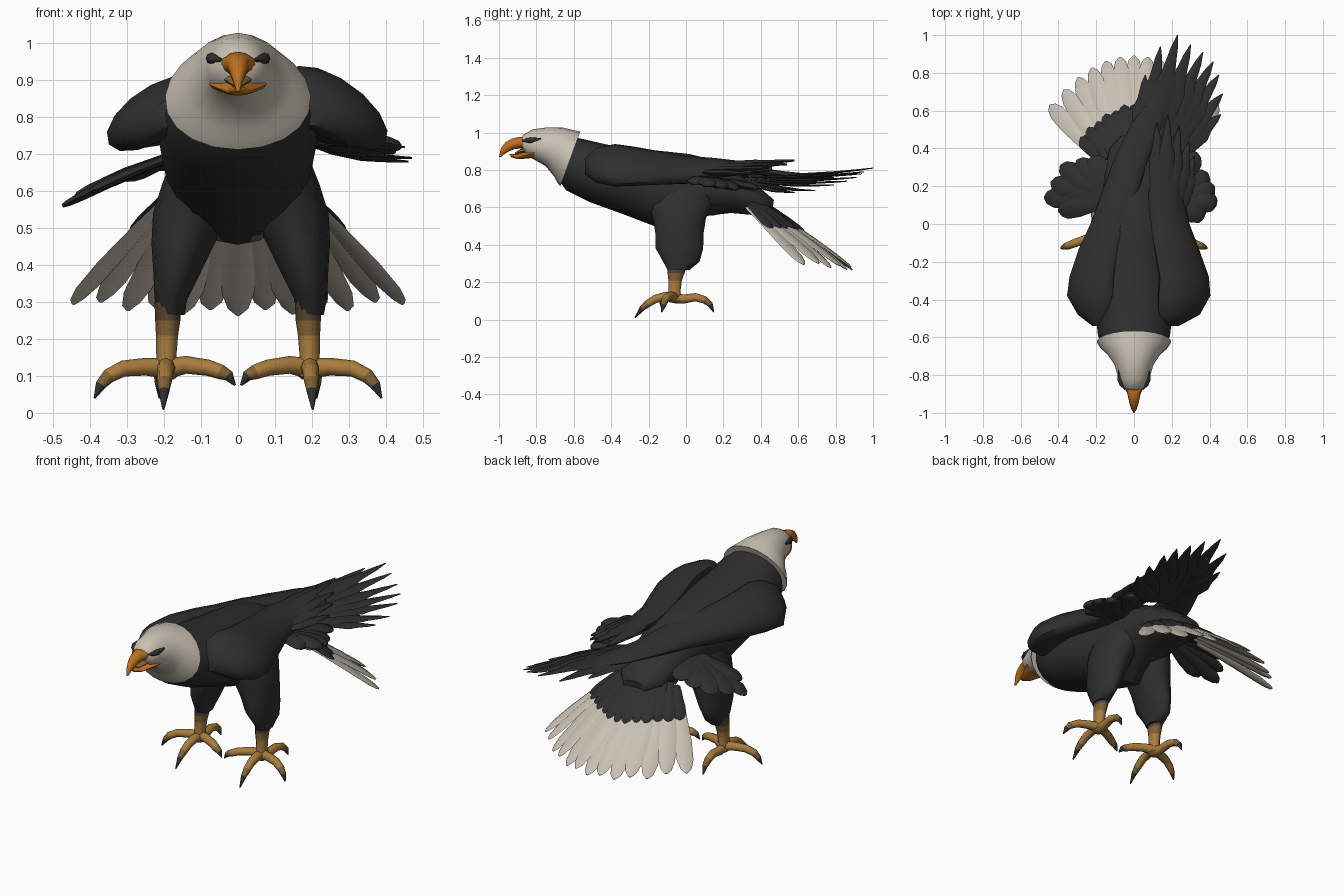
import bpy, bmesh, math
from mathutils import Vector as V


def material(name, r, g, b):
    m = bpy.data.materials.new(name)
    m.diffuse_color = (r, g, b, 1)
    return m


BLACK = material("black plumage", .028, .028, .029)
WHITE = material("cream white plumage", .58, .53, .45)
ORANGE = material("orange beak", .52, .165, .014)
TAN = material("ochre skin", .40, .205, .048)
DULL = material("dull ochre skin", .22, .12, .035)
BROWN = material("brown leg feather", .10, .06, .025)
CLAW = material("dark claw", .03, .028, .027)


def loft(bm, rings, n=14, mats=None, pear=0):
    """Skin rings of (centre, half axis u, half axis v); mats is one index per span."""
    rows = []
    for c, u, v in rings:
        angles = [2 * math.pi * k / n for k in range(n)]
        rows.append([bm.verts.new(c + u * math.cos(t) * (1 - pear * math.sin(t)) + v * math.sin(t))
                     for t in angles])
    faces = []
    for i in range(len(rows) - 1):
        for k in range(n):
            j = (k + 1) % n
            f = bm.faces.new((rows[i][k], rows[i][j], rows[i + 1][j], rows[i + 1][k]))
            f.material_index = mats[i] if mats else 0
            faces.append(f)
    a, b = bm.faces.new(rows[0][::-1]), bm.faces.new(rows[-1])
    if mats:
        a.material_index, b.material_index = mats[0], mats[-1]
    bmesh.ops.recalc_face_normals(bm, faces=faces + [a, b])


def finish(name, bm, *mats, angle=50):
    me = bpy.data.meshes.new(name)
    bm.to_mesh(me)
    bm.free()
    ob = bpy.data.objects.new(name, me)
    bpy.context.collection.objects.link(ob)
    for m in mats:
        me.materials.append(m)
    bpy.context.view_layer.objects.active = ob
    ob.select_set(True)
    bpy.ops.object.shade_smooth_by_angle(angle=math.radians(angle))
    ob.select_set(False)
    return ob


def spine(sections):
    """Rings from side-profile sections (top y, top z, bottom y, bottom z, half width)."""
    out = []
    for ty, tz, by, bz, w in sections:
        t, b = V((0, ty, tz)), V((0, by, bz))
        out.append(((t + b) / 2, V((w, 0, 0)), (t - b) / 2))
    return out


def tube(bm, pts, radii, n=8, mats=None):
    pts = [V(p) for p in pts]
    rings = []
    for i, p in enumerate(pts):
        d = (pts[min(i + 1, len(pts) - 1)] - pts[max(i - 1, 0)]).normalized()
        ref = V((0, 0, 1)) if abs(d.z) < .9 else V((0, 1, 0))
        u = d.cross(ref).normalized()
        rings.append((p, u * radii[i], u.cross(d) * radii[i]))
    loft(bm, rings, n, mats)


ROUND = ((0, .5), (.3, .75), (.65, 1), (.86, .95), (.96, .6), (1, .15))
POINTED = ((0, .6), (.3, .95), (.6, 1), (.72, .6), (.9, .33), (1, .04))


def feather(bm, a, b, w, t=.008, side=None, shape=ROUND, sag=0):
    a, b = V(a), V(b)
    d = (b - a).normalized()
    u = V(side) if side else d.cross(V((0, 0, 1)))
    u = (u - d * u.dot(d)).normalized()
    n = u.cross(d)
    loft(bm, [(a.lerp(b, s) - V((0, 0, sag * s * (1 - s) * 4)), u * w * k, n * t * (.3 + .7 * k))
              for s, k in shape], 6)


# Body
bm = bmesh.new()
loft(bm, spine([(-.60, .975, -.68, .745, .15), (-.55, .965, -.64, .69, .19), (-.42, .935, -.52, .63, .205),
                (-.28, .915, -.34, .565, .215), (-.12, .90, -.17, .50, .205), (.02, .885, -.03, .455, .185),
                (.14, .855, .08, .55, .175), (.27, .79, .24, .57, .16), (.40, .70, .40, .555, .13),
                (.47, .64, .46, .57, .07)]), 20)
finish("body", bm, BLACK)

# Head with neck ruff
bm = bmesh.new()
loft(bm, spine([(-.885, .965, -.87, .905, .04), (-.868, .99, -.85, .875, .066), (-.82, 1.017, -.81, .855, .083),
                (-.74, 1.028, -.75, .82, .103), (-.66, 1.027, -.705, .765, .145),
                (-.61, 1.015, -.69, .735, .177), (-.565, 1.005, -.672, .712, .197)]), 20, pear=.08)
finish("head", bm, WHITE)

# Hooked beak, open, with an ochre mouth
bm = bmesh.new()
loft(bm, spine([(-.83, .955, -.83, .90, .074), (-.86, .972, -.855, .908, .058), (-.89, .977, -.88, .915, .038),
                (-.93, .968, -.915, .912, .03), (-.965, .948, -.945, .90, .023), (-.99, .915, -.97, .885, .014),
                (-1, .87, -.99, .868, .004)]), 12)
finish("upper_beak", bm, ORANGE)
bm = bmesh.new()
loft(bm, spine([(-.81, .912, -.81, .865, .078), (-.86, .897, -.86, .86, .055), (-.91, .884, -.90, .858, .032),
                (-.945, .885, -.935, .868, .01)]), 12)
finish("lower_beak", bm, ORANGE)
bm = bmesh.new()
loft(bm, spine([(-.84, .925, -.84, .885, .045), (-.885, .912, -.885, .885, .03), (-.915, .893, -.912, .88, .012)]), 8)
finish("mouth", bm, DULL)

# Eyes: dark streaks along the brow
bm = bmesh.new()
for s in (-1, 1):
    tube(bm, [(s * .046, -.876, .955), (s * .063, -.85, .957), (s * .072, -.825, .959), (s * .081, -.775, .966)],
         [.004, .013, .016, .004])
finish("eyes", bm, CLAW)

# Thighs, shanks and feet
for s, label in ((-1, "left"), (1, "right")):
    off = .015 * (s + 1) / 2 - .015      # the left leg is slightly closer in
    bm = bmesh.new()
    loft(bm, [(V((s * (x + off), y, z)), V((rx, 0, 0)), V((0, ry, 0))) for x, y, z, rx, ry in (
        (.09, -.02, .72, .09, .19), (.115, -.03, .62, .105, .175), (.14, -.035, .54, .105, .145),
        (.163, -.035, .46, .086, .132), (.18, -.035, .38, .064, .13), (.196, -.025, .31, .045, .10),
        (.196, -.04, .265, .036, .06))], 14)
    finish(label + "_thigh", bm, BLACK)

    bm = bmesh.new()
    loft(bm, [(V((s * x, y, z)), V((rx, 0, 0)), V((0, ry, 0))) for x, y, z, rx, ry in (
        (.19, -.045, .30, .036, .058), (.19, -.053, .25, .034, .048), (.192, -.058, .21, .03, .038),
        (.194, -.062, .15, .027, .034), (.194, -.06, .10, .032, .04), (.194, -.06, .09, .02, .025))],
        10, [0, 1, 2, 2, 2])
    finish(label + "_shank", bm, BROWN, DULL, TAN)

    bm = bmesh.new()
    toes = (  # outer, inner, front and rear toes
        [(.19, -.06, .12), (.25, -.08, .125), (.31, -.10, .12), (.35, -.115, .10), (.372, -.122, .075), (.388, -.13, .04)],
        [(.19, -.06, .12), (.14, -.085, .13), (.08, -.11, .122), (.045, -.125, .11), (.025, -.13, .10), (.008, -.135, .075)],
        [(.193, -.06, .115), (.195, -.11, .125), (.197, -.165, .11), (.199, -.205, .085), (.2, -.235, .06), (.202, -.272, .01)],
        [(.193, -.06, .115), (.2, -.01, .11), (.205, .05, .12), (.208, .10, .105), (.21, .13, .08), (.212, .148, .04)])
    for toe in toes:
        tube(bm, [(s * x, y, z) for x, y, z in toe], [.028, .024, .022, .02, .015, .003], 8, [0, 0, 0, 1, 2])
    finish(label + "_foot", bm, TAN, DULL, CLAW)

# Tail: arched white fan with shorter dark coverts on top
white, dark = bmesh.new(), bmesh.new()
for i in range(13):
    a = (i - 6) / 6
    root = V((.17 * a, .36 - .03 * a * a, .65 - .05 * a * a))
    tip = V((.445 * a, .89 - .26 * a * a, .265 + .03 * a * a + .015 * (i % 2)))
    side = (.43, -.5 * a, 0)
    lift = V((.1 * a, .6, .8)) * .012
    feather(white, root, tip, .046, .009, side, sag=-.008)
    feather(dark, root + lift, root.lerp(tip, .5 - .1 * abs(a) + .02 * (i % 2)) + lift, .038, .011, side, sag=-.004)
finish("tail_feathers", white, WHITE)
finish("tail_coverts", dark, BLACK)


def arm(name, sections):
    """Folded wing from (x, y, z, half length, half thickness, droop), drooping outwards."""
    bm = bmesh.new()
    s = -1 if sections[0][0] < 0 else 1
    rings = []
    for x, y, z, a, b, droop in sections:
        c, d = math.cos(math.radians(droop)), math.sin(math.radians(droop))
        rings.append((V((x, y, z)), V((s * c, 0, -d)) * a, V((s * d, 0, c)) * b))
    loft(bm, rings, 14)
    return finish(name, bm, BLACK)


# Folded wings: the left one crosses over the rump to the right
arm("right_wing", [(.19, -.54, .82, .05, .04, 35), (.235, -.48, .825, .13, .07, 35), (.265, -.38, .825, .165, .075, 36),
                   (.265, -.28, .82, .155, .07, 35), (.225, -.13, .81, .135, .065, 32), (.19, 0, .80, .115, .06, 28),
                   (.17, .15, .81, .10, .045, 20), (.18, .32, .81, .085, .028, 15), (.19, .46, .81, .05, .012, 10)])
arm("left_wing", [(-.18, -.54, .81, .04, .04, 35), (-.2, -.48, .81, .11, .065, 35), (-.225, -.38, .81, .15, .072, 34),
                  (-.22, -.28, .81, .14, .07, 34), (-.18, -.13, .805, .125, .065, 30), (-.13, 0, .80, .11, .06, 25),
                  (-.07, .18, .80, .10, .045, 15), (-.01, .36, .785, .09, .03, 5), (.07, .53, .775, .085, .018, 0),
                  (.14, .66, .77, .05, .01, 0)])

# Spread flight feathers behind the rump
bm = bmesh.new()
for i, tip in enumerate([(.06, .79, .76), (.14, .94, .78), (.23, 1, .81), (.30, .95, .79), (.365, .91, .76),
                         (.42, .86, .74), (.45, .79, .72), (.47, .69, .69), (.46, .58, .68)]):
    feather(bm, (.03 + .02 * i, .34, .78 - .006 * i), tip, .056, .009, shape=POINTED, sag=.012)
finish("flight_feathers", bm, BLACK)

# Upper fold of the right wing
bm = bmesh.new()
for i, tip in enumerate([(.12, .54, .83), (.18, .58, .85), (.24, .52, .83), (.29, .44, .81), (.32, .36, .78)]):
    feather(bm, (.13 + .025 * i, .05, .835 - .012 * i), tip, .045, .018, shape=POINTED)
finish("right_wing_coverts", bm, BLACK)

# Loose side feathers under each wing
bm = bmesh.new()
for tip in [(.38, .06, .73), (.44, .13, .72), (.425, .20, .71), (.39, .27, .70), (.33, .38, .70)]:
    feather(bm, (.17, .08, .75), tip, .06, .022, sag=-.01)
finish("right_side_feathers", bm, BLACK)
bm = bmesh.new()
for tip in [(-.40, .07, .60), (-.475, .14, .56), (-.44, .22, .585), (-.39, .31, .605), (-.30, .34, .63), (-.22, .36, .66)]:
    feather(bm, (-.11, .13, .715), tip, .055, .014, sag=-.008)
finish("left_side_feathers", bm, BLACK)
